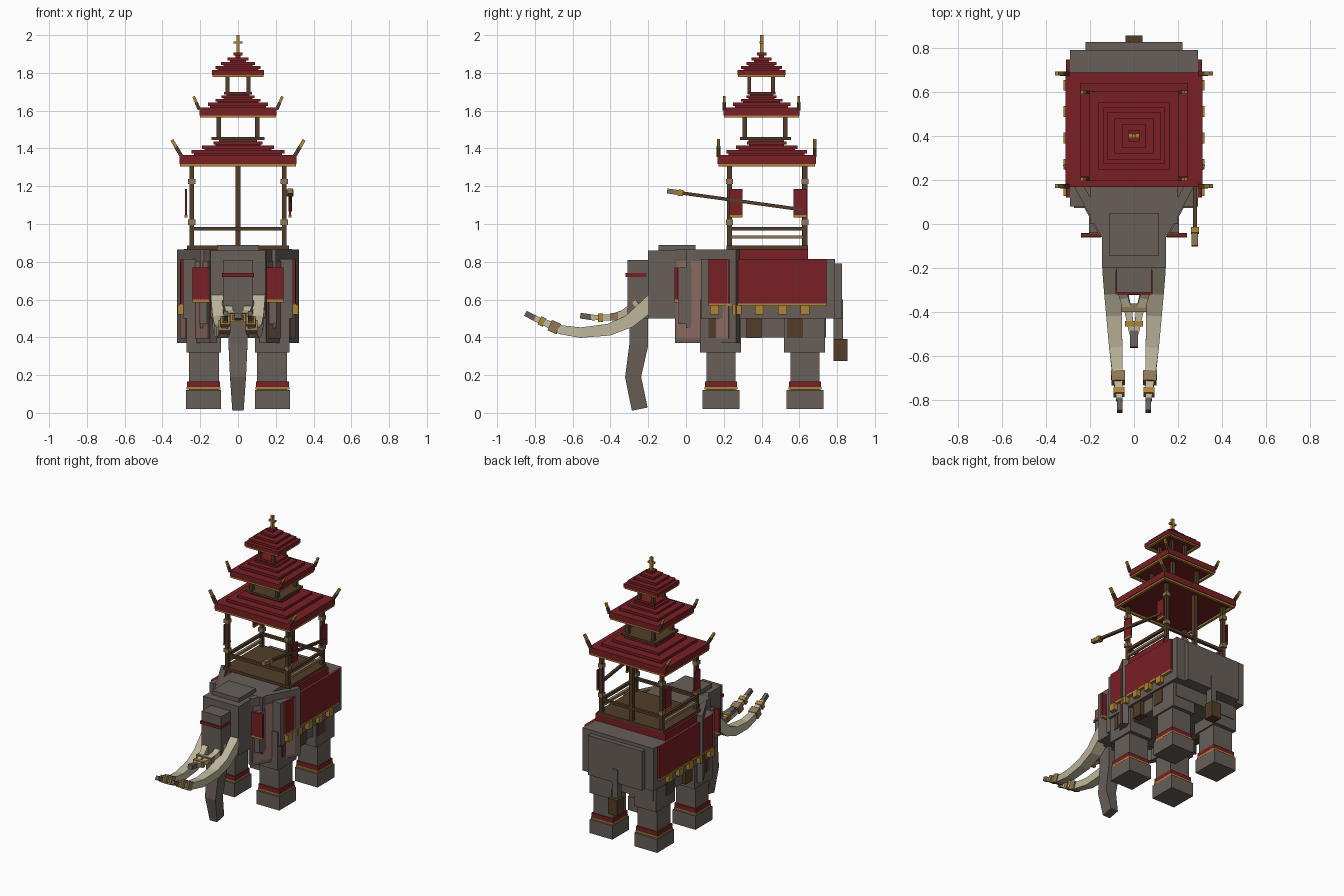
import bpy, bmesh
from mathutils import Vector

if "Cube" in bpy.data.objects:
    bpy.data.objects.remove(bpy.data.objects["Cube"])


def material(name, rgb):
    m = bpy.data.materials.new(name)
    m.use_nodes = True
    m.diffuse_color = (*rgb, 1)
    m.node_tree.nodes["Principled BSDF"].inputs["Base Color"].default_value = (*rgb, 1)
    return m


GREY = material("hide_grey", (.135, .112, .098))
PINK = material("ear_pink", (.27, .145, .125))
RED = material("deep_red", (.19, .014, .018))
GOLD = material("gold", (.42, .23, .035))
BROWN = material("dark_wood", (.085, .047, .022))
TAN = material("tan_binding", (.27, .18, .09))
IVORY = material("ivory", (.52, .47, .33))


def finish(name, bm, mat):
    bmesh.ops.recalc_face_normals(bm, faces=bm.faces)
    me = bpy.data.meshes.new(name)
    bm.to_mesh(me)
    bm.free()
    me.materials.append(mat)
    ob = bpy.data.objects.new(name, me)
    bpy.context.collection.objects.link(ob)


def box(name, x, y, z, mat, flip=1):
    """Box from (min, max) spans; a single x number means a half width."""
    if not isinstance(x, tuple):
        x = (-x, x)
    bm = bmesh.new()
    bmesh.ops.create_cube(bm, size=1)
    for v in bm.verts:
        v.co = Vector([(a + b) / 2 + c * (b - a) for (a, b), c in zip((x, y, z), v.co)])
        v.co.x *= flip
    finish(name, bm, mat)


def tube(name, pts, sizes, mat, flip=1):
    """Four-sided tube along pts; sizes are (width, height) at each point."""
    pts = [Vector((p[0] * flip, p[1], p[2])) for p in pts]
    bm = bmesh.new()
    rings = []
    for i, (p, (w, h)) in enumerate(zip(pts, sizes)):
        t = (pts[min(i + 1, len(pts) - 1)] - pts[max(i - 1, 0)]).normalized()
        n = t.cross(Vector((1, 0, 0))).normalized()
        s = n.cross(t)
        rings.append([bm.verts.new(p + s * a * w / 2 + n * b * h / 2)
                      for a, b in ((-1, -1), (1, -1), (1, 1), (-1, 1))])
    for r, q in zip(rings, rings[1:]):
        for k in range(4):
            bm.faces.new((r[k], r[k - 1], q[k - 1], q[k]))
    bm.faces.new(rings[0])
    bm.faces.new(rings[-1])
    finish(name, bm, mat)


def bar(name, a, b, w, h, mat, flip=1):
    tube(name, [a, b], [(w, h)] * 2, mat, flip)


SIDES = (("left", 1), ("right", -1))

# Body and head
box("torso", .29, (.08, .79), (.5, .815), GREY)
box("belly", .25, (.1, .74), (.4, .6), GREY)
box("rump", .22, (.72, .825), (.5, .79), GREY)
box("shoulders", .2, (0, .27), (.45, .865), GREY)
box("head", .145, (-.2, .08), (.5, .86), GREY)
box("crown", .11, (-.145, .05), (.8, .89), GREY)
box("brow", .08, (-.31, -.18), (.5, .81), GREY)
box("brow_band", .085, (-.32, -.21), (.72, .74), RED)
tube("trunk", [(0, -.25, .6), (0, -.25, .36), (0, -.28, .19), (0, -.245, .02)],
     [(.1, .1), (.1, .1), (.085, .085), (.06, .085)], GREY)
box("tail", .022, (.78, .83), (.36, .6), GREY)
box("tail_tuft", .038, (.78, .855), (.275, .39), BROWN)

for side, f in SIDES:
    # Legs with banded ankles
    for end, y in (("front", .185), ("rear", .63)):
        n = f"{side}_{end}_"
        box(n + "foot", (.09, .275), (y - .098, y + .098), (.02, .12), GREY, f)
        box(n + "leg", (.1, .26), (y - .077, y + .077), (.11, .36), GREY, f)
        box(n + "ankle_gold", (.093, .272), (y - .088, y + .088), (.123, .136), GOLD, f)
        box(n + "ankle_band", (.095, .27), (y - .085, y + .085), (.136, .166), RED, f)
        box(n + "thigh", (.09, .272), (y - .112, y + .105), (.32, .6), GREY, f)

    # Slanted ears with inner panel, fold and red pendant
    bar(side + "_ear", (.13, -.05, .617), (.305, .275, .617), .04, .495, GREY, f)
    bar(side + "_ear_inner", (.153, -.048, .6), (.302, .228, .6), .012, .41, PINK, f)
    box(side + "_ear_fold", (.14, .205), (-.04, .03), (.47, .77), GREY, f)
    box(side + "_pendant", (.15, .24), (-.06, -.042), (.6, .77), RED, f)
    box(side + "_pendant_trim", (.15, .24), (-.061, -.041), (.585, .6), GOLD, f)

    # Large tusk with bindings
    tube(side + "_tusk",
         [(.1, -.13, .635), (.1, -.2, .57), (.095, -.3, .485), (.09, -.41, .44), (.083, -.56, .425),
          (.076, -.66, .44), (.07, -.74, .475), (.066, -.8, .5)],
         [(.085, .08), (.085, .08), (.08, .07), (.072, .062), (.06, .055), (.05, .048), (.036, .036), (.028, .03)],
         IVORY, f)
    bar(side + "_tusk_binding", (.073, -.675, .444), (.071, -.72, .464), .062, .06, TAN, f)
    bar(side + "_tusk_ring", (.069, -.75, .478), (.068, -.775, .49), .05, .048, GOLD, f)
    bar(side + "_tusk_tip", (.066, -.79, .496), (.064, -.85, .527), .024, .03, GREY, f)

    # Small inner tusk leaning towards the middle
    tube(side + "_small_tusk", [(.06, -.25, .58), (.045, -.33, .525), (.025, -.4, .505), (.01, -.5, .505)],
         [(.05, .05), (.04, .04), (.034, .034), (.022, .026)], IVORY, f)

    # Side blanket, fringe and girth straps
    box(side + "_blanket", (.28, .305), (.12, .745), (.575, .815), RED, f)
    box(side + "_blanket_trim", (.278, .309), (.12, .745), (.565, .58), GOLD, f)
    for i in range(5):
        y = .15 + .12 * i
        box(f"{side}_tassel_{i}", (.29, .32), (y - .024, y + .024), (.52, .572), GOLD, f)
    for i, (a, b) in enumerate(((.12, .16), (.32, .4), (.535, .62))):
        box(f"{side}_girth_strap_{i}", (.22, .277), (a, b), (.397, .57), BROWN, f)

box("small_tusk_binding", .06, (-.4, -.36), (.49, .53), TAN)
box("small_tusk_ring", .04, (-.465, -.44), (.48, .525), GOLD)
bar("small_tusk_tip", (0, -.48, .503), (0, -.56, .515), .035, .03, GREY)

# Platform with railings
box("saddle", .285, (.275, .645), (.8, .868), RED)
box("platform", .27, (.215, .645), (.865, .885), BROWN)
box("rear_middle_post", .014, (.615, .643), (.88, 1.31), BROWN)
for name, y in (("front", .23), ("rear", .63)):
    box(name + "_rail", .245, (y - .01, y + .01), (.965, .985), BROWN)
for side, f in SIDES:
    box(side + "_upper_rail", (.235, .255), (.23, .63), (.965, .985), BROWN, f)
    box(side + "_lower_rail", (.235, .255), (.23, .63), (.922, .94), TAN, f)
    for end, y, b0, b1 in (("front", .23, .23, .3), ("rear", .63, .57, .64)):
        n = f"{side}_{end}_"
        box(n + "post", (.233, .257), (y - .013, y + .013), (.88, 1.31), BROWN, f)
        for i, z in enumerate((1.01, 1.225)):
            box(n + f"post_binding_{i}", (.226, .264), (y - .019, y + .019), (z - .014, z + .014), TAN, f)
        box(n + "banner", (.27, .28), (b0, b1), (1.045, 1.185), RED, f)
        box(n + "banner_trim", (.268, .282), (b0, b1), (1.035, 1.047), GOLD, f)

# Long pole carried on the left side
bar("pole_shaft", (.276, -.03, 1.165), (.276, .62, 1.075), .018, .018, BROWN)
bar("pole_ring", (.276, -.042, 1.167), (.276, -.015, 1.163), .036, .034, GOLD)
bar("pole_head", (.276, -.1, 1.175), (.276, -.042, 1.167), .03, .026, TAN)


def roof(name, cy, z, steps):
    """Stepped roof: each step is (half x, half y, bottom, top); z is the trim base."""
    hx, hy = steps[0][:2]
    for i, (sx, sy, a, b) in enumerate(steps):
        box(f"{name}_step_{i}", sx, (cy - sy, cy + sy), (a, b), RED)
        if i:
            below = steps[i - 1][3]
            box(f"{name}_riser_{i}", sx - .012, (cy - sy + .012, cy + sy - .012), (below - .005, a + .002), RED)
    for side, f in SIDES:
        box(f"{name}_{side}_trim", (hx - .022, hx - .004), (cy - hy + .004, cy + hy - .004),
            (z, steps[0][2] + .002), GOLD, f)
        y = cy + f * (hy - .013)
        end = "rear" if f > 0 else "front"
        box(f"{name}_{end}_trim", hx - .022, (y - .009, y + .009), (z, steps[0][2] + .002), GOLD)


def horns(name, ys, x0, z0, x1, z1, w):
    """Upswept corner finials with golden tips."""
    for side, f in SIDES:
        for end, y in zip(("front", "rear"), ys):
            a, b = Vector((x0, y, z0)), Vector((x1, y, z1))
            m = a.lerp(b, .55)
            bar(f"{name}_{side}_{end}_horn", a, m, w, w, BROWN, f)
            bar(f"{name}_{side}_{end}_horn_tip", m, b, w * .85, w * .85, GOLD, f)


def lantern(name, x, ys, z0, z1, w):
    """Four short posts joining two roofs."""
    for side, f in SIDES:
        for end, y in zip(("front", "rear"), ys):
            box(f"{name}_{side}_{end}_post", (x - w, x + w), (y - w, y + w), (z0, z1), BROWN, f)


# Three stacked roofs
roof("lower_roof", .427, 1.305, [(.31, .26, 1.318, 1.365), (.245, .213, 1.372, 1.392),
                                 (.19, .162, 1.398, 1.416), (.13, .105, 1.42, 1.436)])
horns("lower_roof", (.172, .682), .3, 1.36, .35, 1.445, .02)
box("middle_tray", .14, (.285, .555), (1.445, 1.46), BROWN)
box("middle_tray_base", .1, (.33, .52), (1.43, 1.447), BROWN)
lantern("middle", .103, (.31, .525), 1.455, 1.58, .012)
roof("middle_roof", .4, 1.563, [(.205, .202, 1.575, 1.617), (.16, .152, 1.624, 1.643),
                                (.12, .11, 1.648, 1.663), (.088, .08, 1.667, 1.68)])
horns("middle_roof", (.203, .597), .205, 1.605, .235, 1.675, .017)
box("upper_tray", .075, (.325, .475), (1.685, 1.7), RED)
box("upper_tray_base", .06, (.34, .46), (1.67, 1.69), BROWN)
lantern("upper", .056, (.335, .46), 1.695, 1.795, .01)
roof("upper_roof", .4, 1.778, [(.138, .128, 1.788, 1.815), (.12, .108, 1.82, 1.836), (.09, .08, 1.842, 1.858),
                               (.055, .052, 1.866, 1.882), (.025, .025, 1.892, 1.908)])

# Golden spire
box("spire", .009, (.391, .409), (1.9, 2.0), GOLD)
box("spire_cross", .025, (.39, .41), (1.955, 1.967), GOLD)
